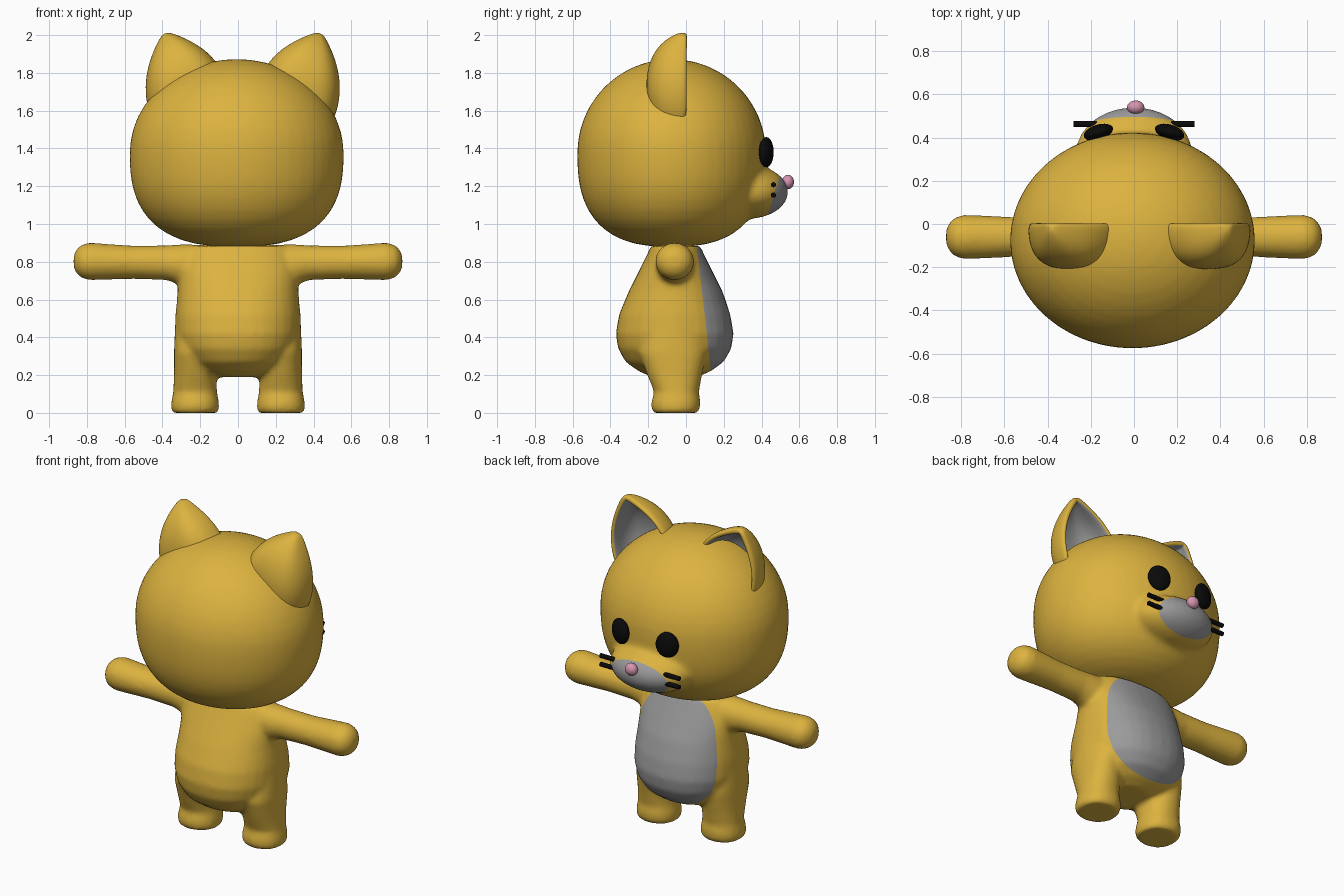
import bpy, bmesh, math
from mathutils import Vector, Matrix

cube = bpy.data.objects.get("Cube")
if cube:
    bpy.data.objects.remove(cube, do_unlink=True)


def material(name, rgb):
    m = bpy.data.materials.new(name)
    m.use_nodes = True
    m.diffuse_color = (*rgb, 1)
    bsdf = m.node_tree.nodes["Principled BSDF"]
    bsdf.inputs["Base Color"].default_value = (*rgb, 1)
    bsdf.inputs["Roughness"].default_value = 0.7
    return m


GOLD = material("golden fur", (0.72, 0.45, 0.05))
GREY = material("grey fur", (0.33, 0.33, 0.33))
BLACK = material("black", (0.003, 0.003, 0.003))
PINK = material("pink", (0.68, 0.30, 0.43))


def finish(name, bm, *mats):
    mesh = bpy.data.meshes.new(name)
    bm.to_mesh(mesh)
    bm.free()
    obj = bpy.data.objects.new(name, mesh)
    bpy.context.collection.objects.link(obj)
    for m in mats:
        mesh.materials.append(m)
    mesh.shade_smooth()
    return obj


def spow(v, p):
    return math.copysign(abs(v) ** p, v)


def loft(bm, rings, along_x=False, sides=32, power=0.9):
    """Closed skin over rings of (position, centre a, centre b, half a, half b)."""
    loops = []
    for t, ca, cb, ha, hb in rings:
        loop = []
        for k in range(sides):
            ang = math.tau * k / sides
            a = ca + ha * spow(math.cos(ang), power)
            b = cb + hb * spow(math.sin(ang), power)
            loop.append(bm.verts.new((t, a, b) if along_x else (a, b, t)))
        loops.append(loop)
    for lo, hi in zip(loops, loops[1:]):
        for k in range(sides):
            n = (k + 1) % sides
            bm.faces.new((lo[k], lo[n], hi[n], hi[k]))
    bm.faces.new(loops[0][::-1])
    bm.faces.new(loops[-1])


def ellipsoid(bm, centre, radii, turn=0, segs=32):
    mat = Matrix.Translation(centre) @ Matrix.Rotation(turn, 4, 'Z') @ Matrix.Diagonal((*radii, 1))
    return bmesh.ops.create_uvsphere(bm, u_segments=segs, v_segments=segs // 2,
                                     radius=1, matrix=mat)["verts"]


def fuse(name, bm, voxel, rounds, plane_co, plane_no):
    """Blend the overlapping parts, then paint the side of the plane grey."""
    bmesh.ops.recalc_face_normals(bm, faces=bm.faces)
    obj = finish(name, bm, GOLD, GREY)
    remesh = obj.modifiers.new("blend", 'REMESH')
    remesh.mode = 'VOXEL'
    remesh.voxel_size = voxel
    smooth = obj.modifiers.new("soften", 'SMOOTH')
    smooth.factor = 0.5
    smooth.iterations = rounds
    graph = bpy.context.evaluated_depsgraph_get()
    mesh = bpy.data.meshes.new_from_object(obj.evaluated_get(graph))
    obj.modifiers.clear()
    co, no = Vector(plane_co), Vector(plane_no).normalized()
    cut = bmesh.new()
    cut.from_mesh(mesh)
    bmesh.ops.bisect_plane(cut, geom=cut.verts[:] + cut.edges[:] + cut.faces[:],
                           plane_co=co, plane_no=no, dist=0.0005)
    for f in cut.faces:
        f.material_index = int((f.calc_center_median() - co).dot(no) > 0)
        f.smooth = True
    cut.to_mesh(obj.data)
    cut.free()
    bpy.data.meshes.remove(mesh)
    return obj


# Head: round above, fuller below, with the muzzle blended in
bm = bmesh.new()
for v in ellipsoid(bm, (0, 0, 0), (1, 1, 1), segs=48):
    s = min(-v.co.z, 1)
    if 0 < s < 0.9999:
        full = (1 - s ** 2.6) ** (1 / 2.6) / math.sqrt(1 - s * s)
        v.co.x *= full
        v.co.y *= full
    v.co = Vector((v.co.x * 0.567 - 0.007, v.co.y * 0.5 - 0.076, v.co.z * 0.497 + 1.376))
ellipsoid(bm, (0, 0.33, 1.17), (0.27, 0.212, 0.142))
fuse("head", bm, 0.016, 10, (0, 0.5, 1.27), (0, 1, -0.3))

# Body: torso, legs and arms blended together, with a grey belly
bm = bmesh.new()
loft(bm, [(0.19, 0, -0.06, 0.12, 0.12), (0.22, 0, -0.06, 0.2, 0.19),
          (0.27, 0, -0.06, 0.26, 0.26), (0.34, 0, -0.06, 0.31, 0.3),
          (0.42, 0, -0.06, 0.33, 0.312), (0.52, 0, -0.06, 0.33, 0.295),
          (0.64, 0, -0.055, 0.32, 0.25), (0.75, 0, -0.055, 0.32, 0.195),
          (0.84, 0, -0.055, 0.3, 0.15), (0.885, 0, -0.055, 0.27, 0.13)])
for side in (-1, 1):
    leg_x = 0.227 * side
    loft(bm, [(0, leg_x, -0.055, 0.12, 0.115), (0.02, leg_x, -0.055, 0.128, 0.128),
              (0.06, leg_x, -0.053, 0.126, 0.13), (0.11, leg_x, -0.05, 0.116, 0.118),
              (0.2, leg_x, -0.06, 0.112, 0.145), (0.32, leg_x, -0.07, 0.112, 0.18),
              (0.55, leg_x * 0.99, -0.06, 0.105, 0.13)])
    loft(bm, [(side * x, -0.06, z, ry, rz) for x, z, ry, rz in (
        (0.1, 0.79, 0.1, 0.1), (0.3, 0.785, 0.1, 0.108), (0.38, 0.795, 0.092, 0.092),
        (0.55, 0.797, 0.092, 0.088), (0.7, 0.8, 0.1, 0.095), (0.79, 0.802, 0.103, 0.1),
        (0.835, 0.802, 0.088, 0.085), (0.862, 0.802, 0.055, 0.055),
        (0.87, 0.802, 0.03, 0.03))], along_x=True, power=1)
fuse("body", bm, 0.014, 9, (0, 0.06, 0.87), (0, 1, 0.11))

# Ears: hollow cupped shells opening toward the face, grey inside
# Each row holds inner edge x, z, outer edge x, z and cup depth
EAR = [(0.12, 1.79, 0.505, 1.53, 0.21), (0.16, 1.86, 0.545, 1.66, 0.22),
       (0.23, 1.93, 0.54, 1.79, 0.195), (0.31, 1.975, 0.51, 1.89, 0.15),
       (0.38, 2.005, 0.475, 1.965, 0.09), (0.42, 2.015, 0.45, 2.005, 0.04)]
STEPS = 14
for name, mirrored in (("left_ear", False), ("right_ear", True)):
    bm = bmesh.new()
    grid = []
    for xi, zi, xo, zo, depth in EAR:
        row = []
        for k in range(STEPS + 1):
            ang = math.pi * k / STEPS
            f = 0.5 - 0.5 * spow(math.cos(ang), 0.75)
            x = xi + (xo - xi) * f
            y = 0.005 - depth * max(math.sin(ang), 0) ** 0.75
            row.append(bm.verts.new((0.05 - x if mirrored else x, y, zi + (zo - zi) * f)))
        grid.append(row)
    for lo, hi in zip(grid, grid[1:]):
        for k in range(STEPS):
            bm.faces.new((lo[k], lo[k + 1], hi[k + 1], hi[k]))
    bm.faces.new(grid[-1])
    if mirrored:
        bmesh.ops.reverse_faces(bm, faces=bm.faces)
    ear = finish(name, bm, GOLD, GREY)
    shell = ear.modifiers.new("shell", 'SOLIDIFY')
    shell.thickness = 0.035
    shell.offset = -1
    shell.material_offset = 1
    shell.material_offset_rim = 0
    ear.modifiers.new("round", 'SUBSURF').levels = 2

# Eyes
for name, side in (("left_eye", 1), ("right_eye", -1)):
    bm = bmesh.new()
    ellipsoid(bm, (0.165 * side, 0.425, 1.38), (0.07, 0.035, 0.08), -0.3 * side)
    finish(name, bm, BLACK)

# Nose
bm = bmesh.new()
ellipsoid(bm, (0.008, 0.54, 1.222), (0.04, 0.032, 0.038))
finish("nose", bm, PINK)

# Whiskers, two on each cheek
for name, side in (("left_whisker", 1), ("right_whisker", -1)):
    for label, z in (("upper", 1.208), ("lower", 1.153)):
        bm = bmesh.new()
        place = Matrix.Translation((0.21 * side, 0.463, z)) @ Matrix.Rotation(math.pi / 2, 4, 'Y')
        bmesh.ops.create_cone(bm, cap_ends=True, segments=12, radius1=0.014, radius2=0.014,
                              depth=0.14, matrix=place)
        finish(f"{label}_{name}", bm, BLACK).data.set_sharp_from_angle(angle=math.radians(40))
